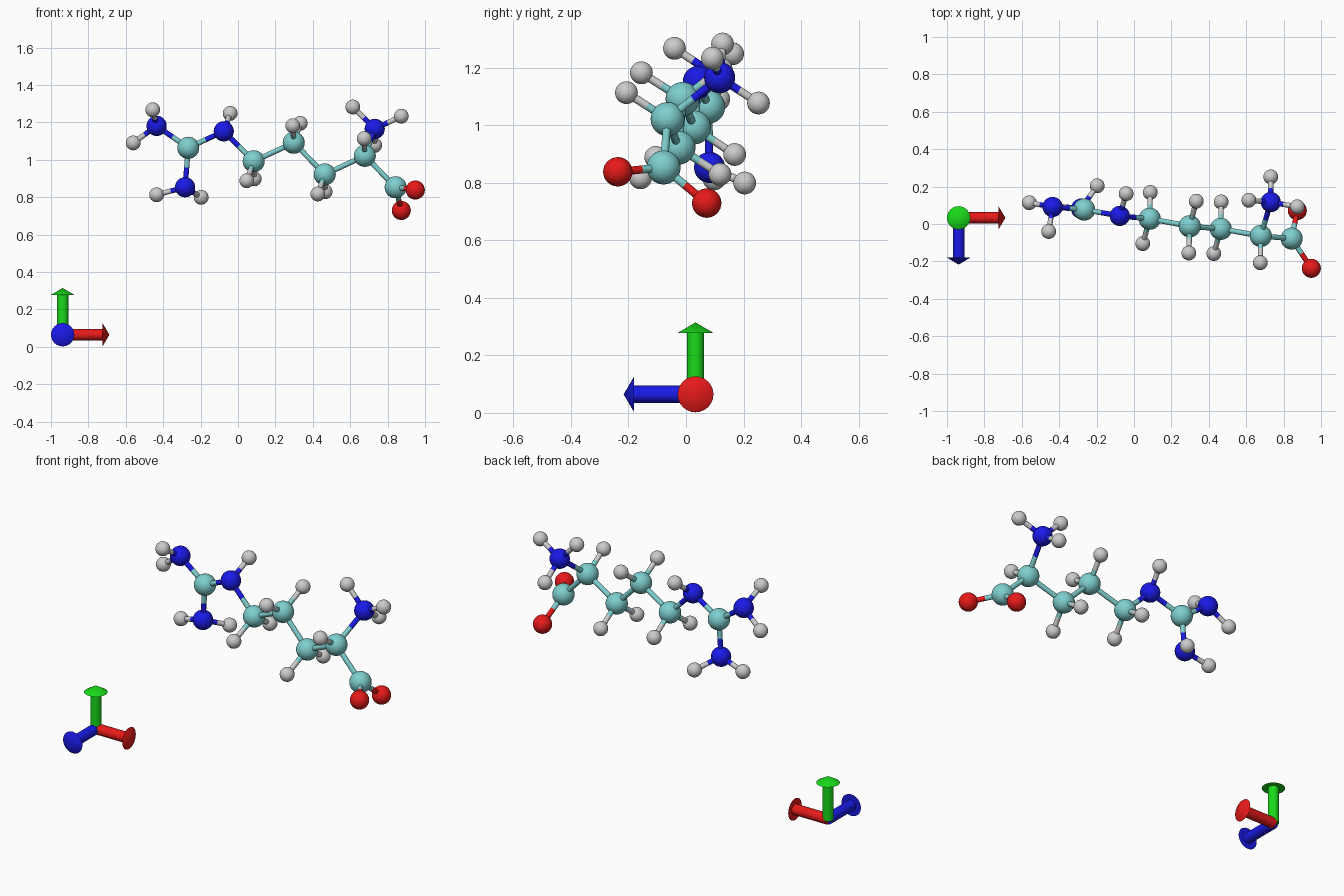
import bpy
from mathutils import Vector

if "Cube" in bpy.data.objects:
    bpy.data.objects.remove(bpy.data.objects["Cube"])


def material(name, rgb):
    m = bpy.data.materials.new(name)
    m.diffuse_color = (*rgb, 1)
    m.use_nodes = True
    m.node_tree.nodes["Principled BSDF"].inputs["Base Color"].default_value = m.diffuse_color
    return m


TEAL = material("teal", (0.21, 0.62, 0.62))
BLUE = material("blue", (0.01, 0.01, 0.8))
RED = material("red", (0.8, 0.01, 0.01))
GREEN = material("green", (0.01, 0.7, 0.01))
GREY = material("grey", (0.8, 0.8, 0.8))

# element: (label, ball radius, material)
ELEMENTS = {
    "C": ("carbon", 0.059, TEAL),
    "N": ("nitrogen", 0.054, BLUE),
    "O": ("oxygen", 0.051, RED),
    "H": ("hydrogen", 0.0395, GREY),
}

# atom: (position, atom it is bonded to); first letter is the element
ATOMS = {
    "C_alpha": ((0.678, -0.064, 1.021), None),
    "H_alpha": ((0.675, -0.207, 1.113), "C_alpha"),
    "N_amine": ((0.731, 0.117, 1.165), "C_alpha"),
    "H_amine_1": ((0.614, 0.127, 1.282), "N_amine"),
    "H_amine_2": ((0.873, 0.092, 1.233), "N_amine"),
    "H_amine_3": ((0.731, 0.252, 1.077), "N_amine"),
    "C_acid": ((0.843, -0.078, 0.853), "C_alpha"),
    "O_acid_1": ((0.948, -0.237, 0.838), "C_acid"),
    "O_acid_2": ((0.873, 0.072, 0.729), "C_acid"),
    "C_beta": ((0.464, -0.026, 0.922), "C_alpha"),
    "H_beta_1": ((0.427, -0.158, 0.817), "C_beta"),
    "H_beta_2": ((0.466, 0.118, 0.829), "C_beta"),
    "C_gamma": ((0.298, -0.012, 1.091), "C_beta"),
    "H_gamma_1": ((0.293, -0.155, 1.182), "C_gamma"),
    "H_gamma_2": ((0.333, 0.122, 1.195), "C_gamma"),
    "C_delta": ((0.084, 0.028, 0.992), "C_gamma"),
    "H_delta_1": ((0.047, -0.105, 0.888), "C_delta"),
    "H_delta_2": ((0.087, 0.169, 0.898), "C_delta"),
    "N_link": ((-0.076, 0.043, 1.152), "C_delta"),
    "H_link": ((-0.042, 0.162, 1.248), "N_link"),
    "C_fork": ((-0.266, 0.077, 1.064), "N_link"),
    "N_upper": ((-0.435, 0.091, 1.181), "C_fork"),
    "H_upper_1": ((-0.456, -0.04, 1.267), "N_upper"),
    "H_upper_2": ((-0.56, 0.114, 1.09), "N_upper"),
    "N_lower": ((-0.283, 0.082, 0.853), "C_fork"),
    "H_lower_1": ((-0.435, 0.098, 0.813), "N_lower"),
    "H_lower_2": ((-0.197, 0.204, 0.799), "N_lower"),
}


def finish(name, mat):
    ob = bpy.context.object
    ob.name = name
    ob.data.materials.append(mat)
    bpy.ops.object.shade_smooth_by_angle()


def ball(name, pos, radius, mat):
    bpy.ops.mesh.primitive_uv_sphere_add(segments=32, ring_count=16, radius=radius, location=pos)
    finish(name, mat)


def rod(name, a, b, r1, mat, r2=None):
    """Cylinder, or cone when r2 is given, from a to b."""
    a, b = Vector(a), Vector(b)
    d = b - a
    bpy.ops.mesh.primitive_cone_add(
        vertices=24, radius1=r1, radius2=r1 if r2 is None else r2, depth=d.length,
        location=(a + b) / 2, rotation=d.to_track_quat("Z", "Y").to_euler())
    finish(name, mat)


# balls, and bonds in two halves coloured like the nearer atom
for key, (pos, parent) in ATOMS.items():
    label, radius, mat = ELEMENTS[key[0]]
    place = key[2:]
    ball(f"{label}_{place}", pos, radius, mat)
    if parent:
        start = Vector(ATOMS[parent][0])
        mid = (start + Vector(pos)) / 2
        rod(f"bond_inner_{label}_{place}", start, mid, 0.014, ELEMENTS[parent[0]][2])
        rod(f"bond_outer_{label}_{place}", mid, pos, 0.014, mat)

# axis marker: three arrows from a common corner
corner = Vector((-0.9375, 0.033, 0.0645))
for name, direction, mat in (
    ("red", (1, 0, 0), RED),
    ("green", (0, 0, 1), GREEN),
    ("blue", (0, -1, 0), BLUE),
):
    d = Vector(direction)
    rod(f"axis_shaft_{name}", corner, corner + d * 0.216, 0.03, mat)
    rod(f"axis_tip_{name}", corner + d * 0.213, corner + d * 0.25, 0.0625, mat, 0)
